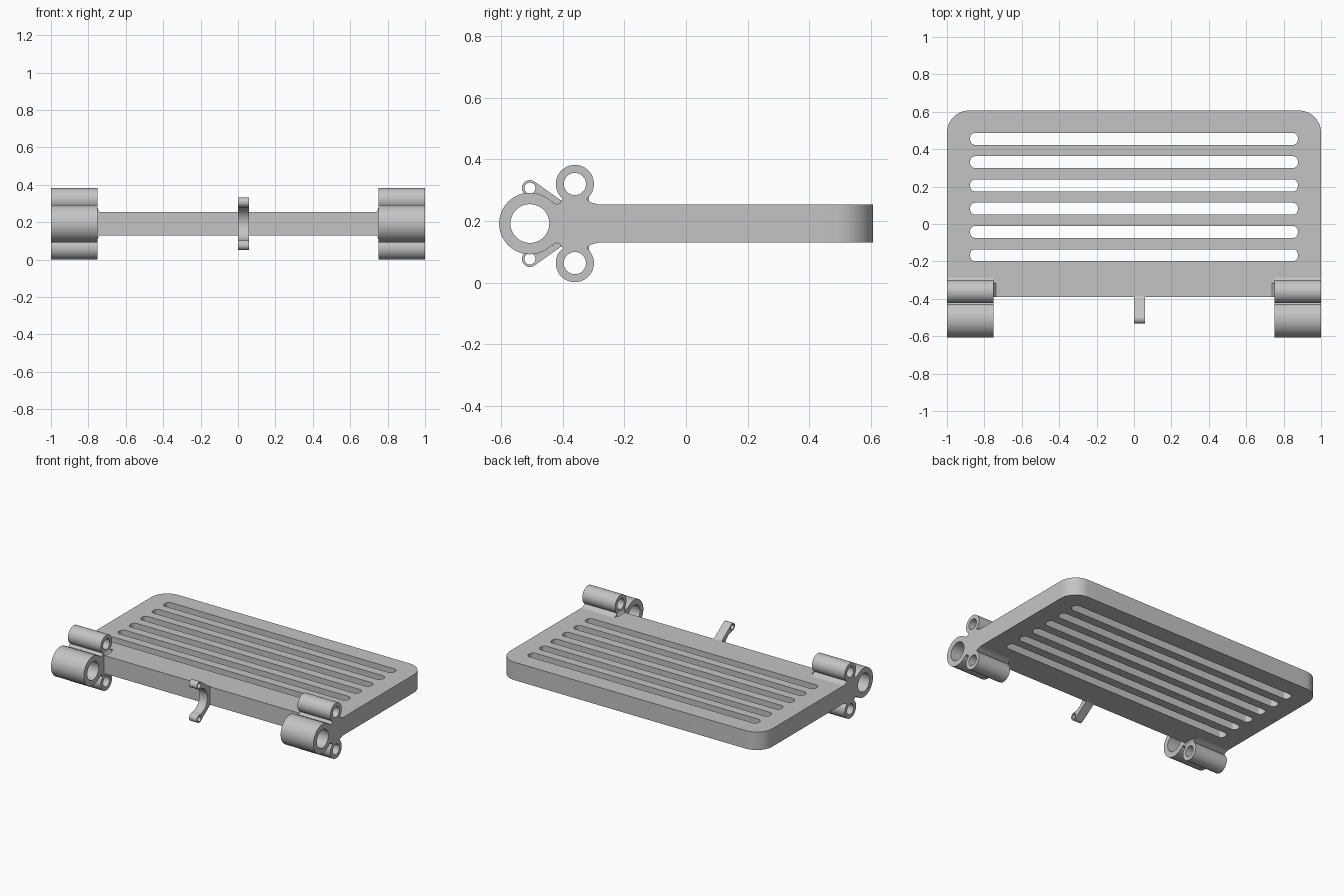
import bpy, bmesh
from math import sin, cos, radians
from mathutils import Matrix

cube = bpy.data.objects.get("Cube")
if cube:
    bpy.data.objects.remove(cube, do_unlink=True)

grey = bpy.data.materials.new("plain grey")
grey.use_nodes = True
COLOUR = (0.55, 0.55, 0.55, 1)
grey.diffuse_color = COLOUR
grey.node_tree.nodes["Principled BSDF"].inputs["Base Color"].default_value = COLOUR

# Sketch planes: the extrusion runs along the named axis
ALONG_Z = Matrix.Identity(3)
ALONG_X = Matrix(((0, 0, 1), (1, 0, 0), (0, 1, 0)))   # sketch in (y, z)
ALONG_Y = Matrix(((0, 1, 0), (0, 0, 1), (1, 0, 0)))   # sketch in (z, x)


def arc(cu, cv, r, start=0, end=360, steps=48):
    last = steps if end - start == 360 else steps - 1
    angles = [radians(start + (end - start) * i / last) for i in range(steps)]
    return [(cu + r * cos(a), cv + r * sin(a)) for a in angles]


def rounded_slot(u, v, half_u, half_v, r):
    pts = []
    for k, (su, sv) in enumerate(((1, 1), (-1, 1), (-1, -1), (1, -1))):
        pts += arc(u + su * (half_u - r), v + sv * (half_v - r), r,
                   90 * k, 90 * k + 90, 8)
    return pts


def extrude(name, loops, low, high, plane):
    """Extrude an outline with holes between two positions on the plane's axis."""
    curve = bpy.data.curves.new(name, "CURVE")
    curve.dimensions = "2D"
    curve.fill_mode = "BOTH"
    curve.extrude = (high - low) / 2
    for loop in loops:
        spline = curve.splines.new("POLY")
        spline.points.add(len(loop) - 1)
        for point, (u, v) in zip(spline.points, loop):
            point.co = (u, v, 0, 1)
        spline.use_cyclic_u = True
    sketch = bpy.data.objects.new(name + " sketch", curve)
    bpy.context.collection.objects.link(sketch)
    bpy.context.view_layer.update()
    mesh = bpy.data.meshes.new_from_object(
        sketch.evaluated_get(bpy.context.evaluated_depsgraph_get()))
    bpy.data.objects.remove(sketch, do_unlink=True)
    bpy.data.curves.remove(curve)

    bm = bmesh.new()
    bm.from_mesh(mesh)
    bmesh.ops.remove_doubles(bm, verts=bm.verts, dist=0.0002)
    bmesh.ops.translate(bm, verts=bm.verts, vec=(0, 0, (low + high) / 2))
    bmesh.ops.transform(bm, verts=bm.verts, matrix=plane.to_4x4())
    bmesh.ops.recalc_face_normals(bm, faces=bm.faces)
    bm.to_mesh(mesh)
    bm.free()
    mesh.name = name
    mesh.materials.clear()
    mesh.materials.append(grey)
    obj = bpy.data.objects.new(name, mesh)
    bpy.context.collection.objects.link(obj)
    bpy.ops.object.select_all(action="DESELECT")
    obj.select_set(True)
    bpy.context.view_layer.objects.active = obj
    bpy.ops.object.shade_smooth_by_angle(angle=radians(30))
    return obj


MID, HALF = 0.192, 0.062          # plate centre height and half thickness
TOP = MID + HALF
FRONT, BACK = -0.39, 0.607
BARREL_Y, TUBE_Y = -0.507, -0.361


def mirror_z(points):
    return points + [(u, 2 * MID - v) for u, v in reversed(points)]


# Slotted plate with rounded back corners
CORNER = 0.12
outline = [(-1, FRONT), (1, FRONT)]
outline += arc(1 - CORNER, BACK - CORNER, CORNER, 0, 90, 16)
outline += arc(CORNER - 1, BACK - CORNER, CORNER, 90, 180, 16)
slots = [rounded_slot(0, -0.167 + 0.1244 * i, 0.876, 0.032, 0.027) for i in range(6)]
extrude("slotted_plate", [outline] + slots, MID - HALF, TOP, ALONG_Z)

# Hinge brackets at both front corners
web = mirror_z([(-0.436, 0.268), (-0.43, 0.258), (-0.42, 0.255), (-0.411, 0.258),
                (-0.4, 0.272), (-0.361, 0.278), (-0.324, 0.272), (-0.31, 0.261),
                (-0.285, TOP)])
for side, low, high in (("left", 0.75, 1), ("right", -1, -0.75)):
    extrude(side + "_barrel", [arc(BARREL_Y, MID, 0.1), arc(BARREL_Y, MID, 0.063)],
            low, high, ALONG_X)
    extrude(side + "_bracket_web", [web], low, high, ALONG_X)
    sign = 1 if side == "left" else -1
    for level, way in (("upper", 1), ("lower", -1)):
        z = MID + way * 0.1285
        extrude(f"{side}_{level}_tube", [arc(TUBE_Y, z, 0.062), arc(TUBE_Y, z, 0.036)],
                low, high, ALONG_X)
        # Small fillet between the plate and the bracket's inner end
        fillet = [(0.088, 0.751), (0.075, 0.748), (0.067, 0.744), (HALF, 0.737), (0.055, 0.751)]
        extrude(f"{side}_{level}_fillet",
                [[(MID + way * h, sign * x) for h, x in fillet]], FRONT, -0.315, ALONG_Y)

# Forked hook in the middle of the front edge
EYE = 0.115
hook = arc(BARREL_Y, MID + EYE, 0.026, 55, 270, 24)
hook += arc(BARREL_Y, MID, 0.088, 0, 88, 20)[::-1]
hook = mirror_z([(-0.385, TOP), (-0.4, 0.263)] + hook[:-1])
eyes = [arc(BARREL_Y, MID + way * EYE, 0.018, steps=24) for way in (1, -1)]
extrude("front_hook", [hook] + eyes, 0, 0.06, ALONG_X)
